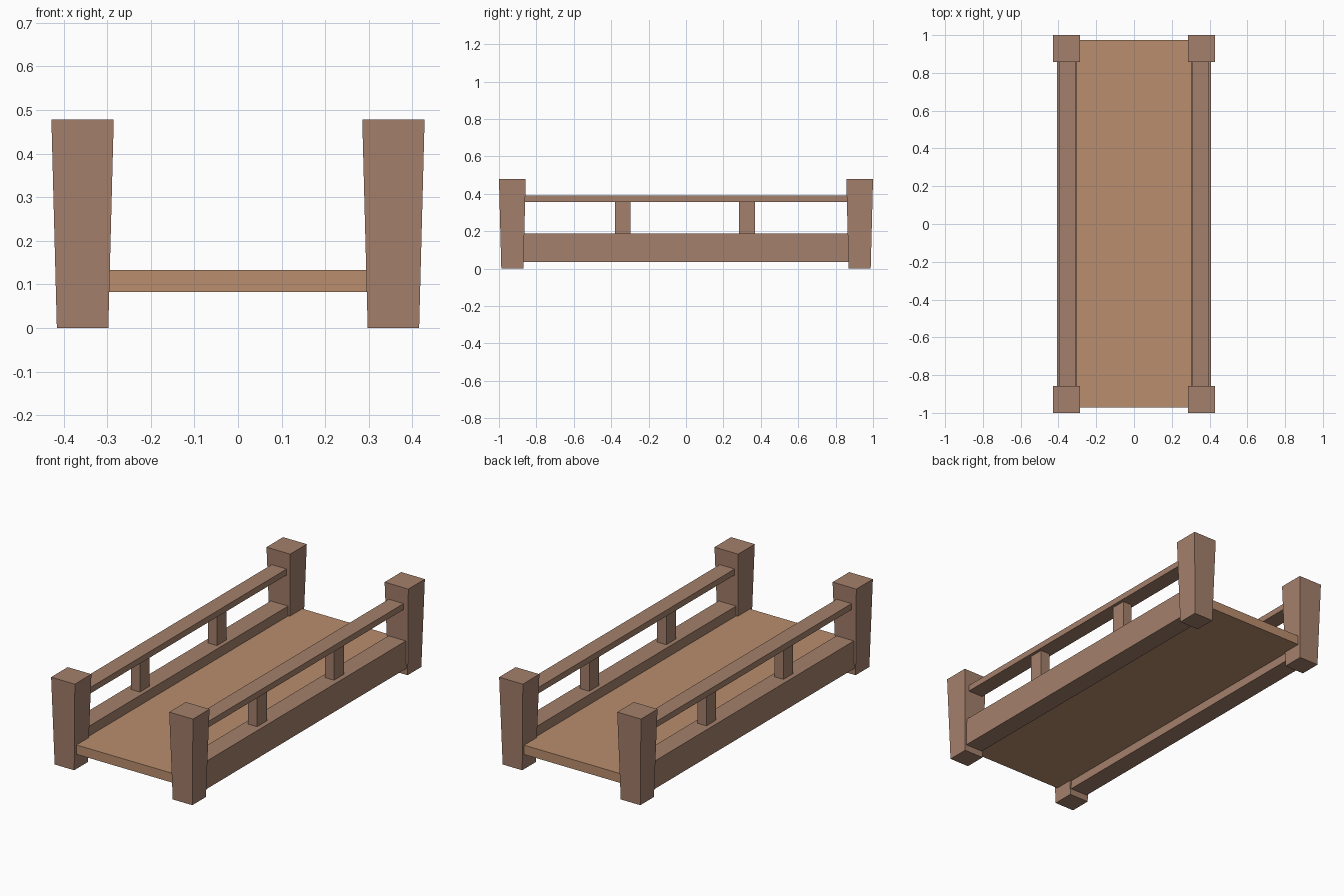
import bpy, bmesh

if "Cube" in bpy.data.objects:
    bpy.data.objects.remove(bpy.data.objects["Cube"])


def material(name, color):
    m = bpy.data.materials.new(name)
    m.diffuse_color = (*color, 1)
    m.use_nodes = True
    m.node_tree.nodes["Principled BSDF"].inputs["Base Color"].default_value = m.diffuse_color
    return m


FRAME = material("frame_wood", (0.37, 0.216, 0.147))
DECK = material("deck_wood", (0.49, 0.27, 0.156))


def box(name, x, y, z, mat, taper=1.0):
    """Box between (min, max) ranges; taper scales the bottom face about its centre."""
    bm = bmesh.new()
    bmesh.ops.create_cube(bm, size=1)
    for v in bm.verts:
        k = taper if v.co.z < 0 else 1.0
        v.co = (sum(x) / 2 + v.co.x * k * (x[1] - x[0]),
                sum(y) / 2 + v.co.y * k * (y[1] - y[0]),
                sum(z) / 2 + v.co.z * (z[1] - z[0]))
    mesh = bpy.data.meshes.new(name)
    bm.to_mesh(mesh)
    bm.free()
    mesh.materials.append(mat)
    obj = bpy.data.objects.new(name, mesh)
    bpy.context.collection.objects.link(obj)
    return obj


# Walking deck
box("deck", (-0.31, 0.31), (-0.972, 0.975), (0.082, 0.133), DECK)

for side, s in (("left", -1), ("right", 1)):
    def span(a, b):
        return tuple(sorted((s * a, s * b)))

    # Tapered corner posts, wider at the top
    for end, e in (("front", -1), ("back", 1)):
        box(f"{end}_{side}_post", span(0.285, 0.428),
            tuple(sorted((e * 0.857, e * 1.0))), (0, 0.478), FRAME, taper=0.825)

    # Lower side beam and handrail, ends set into the posts
    box(f"{side}_beam", span(0.303, 0.408), (-0.9, 0.9), (0.035, 0.187), FRAME)
    box(f"{side}_handrail", span(0.308, 0.398), (-0.9, 0.9), (0.357, 0.39), FRAME)

    # Short balusters between beam and handrail
    for i, y in enumerate((-0.338, 0.326)):
        box(f"{side}_baluster_{i + 1}", span(0.326, 0.381),
            (y - 0.042, y + 0.042), (0.18, 0.362), FRAME)
